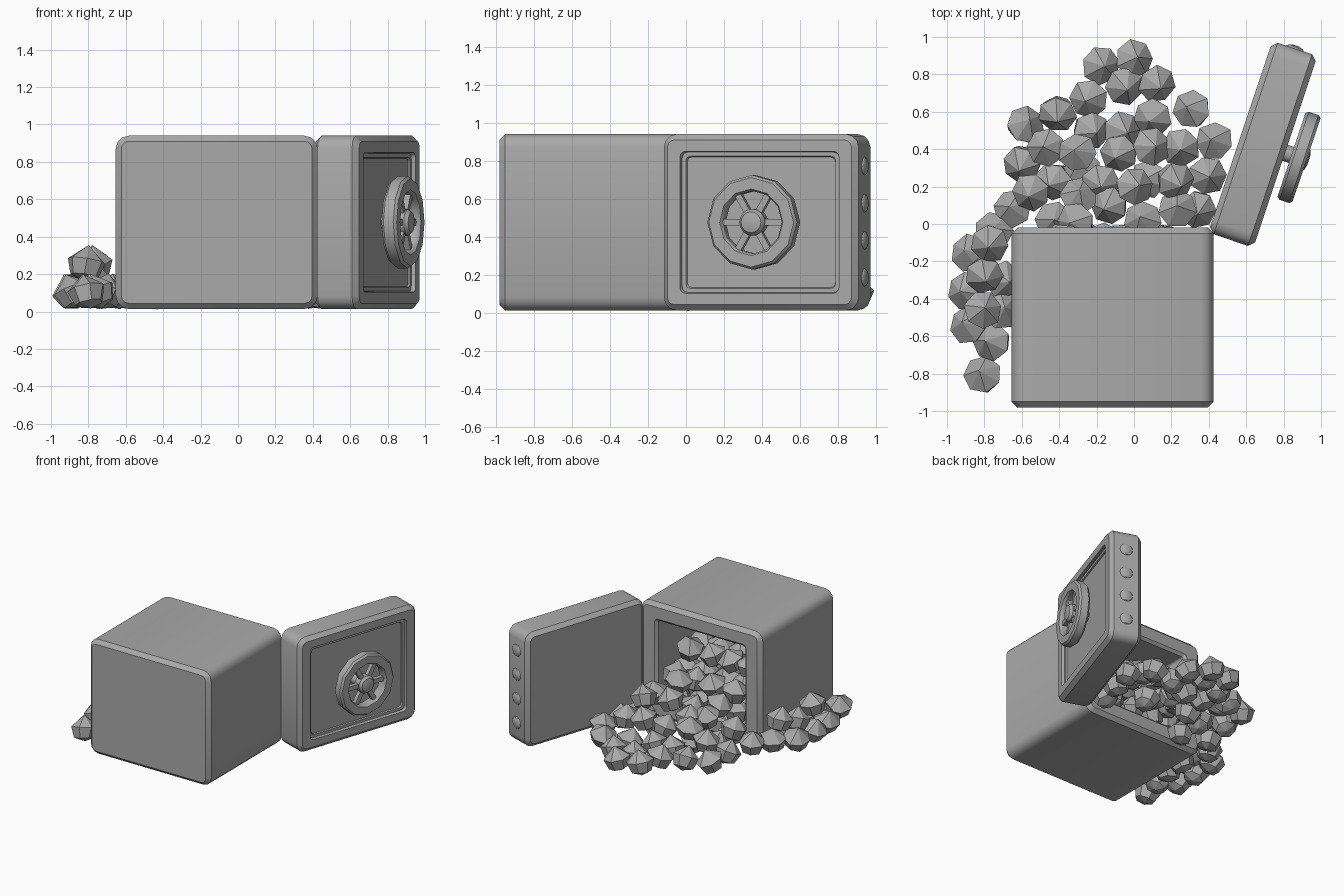
import bpy, bmesh, math, random
from mathutils import Matrix, Vector, Euler

random.seed(4)
if "Cube" in bpy.data.objects:
    bpy.data.objects.remove(bpy.data.objects["Cube"])

grey = bpy.data.materials.new("grey")
grey.use_nodes = True
grey.diffuse_color = (0.4, 0.4, 0.4, 1)
grey.node_tree.nodes["Principled BSDF"].inputs["Base Color"].default_value = (0.4, 0.4, 0.4, 1)


def finish(bm, name, matrix=Matrix(), smooth=True):
    bm.transform(matrix)
    bmesh.ops.recalc_face_normals(bm, faces=bm.faces)
    mesh = bpy.data.meshes.new(name)
    bm.to_mesh(mesh)
    bm.free()
    mesh.materials.append(grey)
    ob = bpy.data.objects.new(name, mesh)
    bpy.context.collection.objects.link(ob)
    if smooth:
        bpy.ops.object.select_all(action='DESELECT')
        ob.select_set(True)
        bpy.context.view_layer.objects.active = ob
        bpy.ops.object.shade_smooth_by_angle(angle=math.radians(32))
    return ob


def loft(bm, loops, closed=False):
    """Join equal rings of points, capping both ends unless closed."""
    rings = [[bm.verts.new(p) for p in loop] for loop in loops]
    n = len(rings[0])
    pairs = list(zip(rings, rings[1:])) + ([(rings[-1], rings[0])] if closed else [])
    for a, b in pairs:
        for i in range(n):
            bm.faces.new((a[i], a[(i + 1) % n], b[(i + 1) % n], b[i]))
    if not closed:
        bm.faces.new(rings[0])
        bm.faces.new(rings[-1])


def rounded(hw, hh, r, depth, steps=3):
    pts = []
    for q, (sx, sy) in enumerate(((1, 1), (-1, 1), (-1, -1), (1, -1))):
        for k in range(steps + 1):
            a = math.pi / 2 * (q + k / steps)
            pts.append((sx * (hw - r) + r * math.cos(a), sy * (hh - r) + r * math.sin(a), depth))
    return pts


def circle(r, depth, n):
    return [(r * math.cos(math.tau * i / n), r * math.sin(math.tau * i / n), depth) for i in range(n)]


def frame(across, up, out, origin):
    m = Matrix((across, up, out)).transposed().to_4x4()
    m.translation = origin
    return m


# Hollow safe body, open at the back
body = frame((1, 0, 0), (0, 0, 1), (0, 1, 0), (-0.114, -0.5, 0.477))
bm = bmesh.new()
loft(bm, [rounded(0.51, 0.433, 0.04, -0.48), rounded(0.54, 0.463, 0.07, -0.45),
          rounded(0.54, 0.463, 0.07, 0.45), rounded(0.51, 0.433, 0.04, 0.48),
          rounded(0.41, 0.34, 0.03, 0.48), rounded(0.39, 0.32, 0.02, 0.46),
          rounded(0.39, 0.32, 0.02, -0.38)])
finish(bm, "safe_body", body)

# Swung-open door with a stepped recess on its outer face
turn = math.radians(71.5)
along = Vector((math.cos(turn), math.sin(turn), 0))
out = Vector((math.sin(turn), -math.cos(turn), 0))
up = Vector((0, 0, 1))
door = frame(along, up, out, (0.689, 0.426, 0.477))
bm = bmesh.new()
loft(bm, [rounded(0.51, 0.433, 0.04, -0.127), rounded(0.54, 0.463, 0.07, -0.097),
          rounded(0.54, 0.463, 0.07, 0.097), rounded(0.51, 0.433, 0.04, 0.127),
          rounded(0.44, 0.373, 0.03, 0.127), rounded(0.435, 0.368, 0.03, 0.105),
          rounded(0.415, 0.347, 0.025, 0.105), rounded(0.41, 0.342, 0.025, 0.095)])
finish(bm, "door", door)

# Locking bolts on the free edge
for i in range(4):
    bm = bmesh.new()
    bmesh.ops.create_uvsphere(bm, u_segments=12, v_segments=8, radius=0.05)
    bm.transform(Matrix.Diagonal((0.4, 1, 1, 1)))
    finish(bm, f"bolt_{i + 1}", door @ Matrix.Translation((0.537, -0.29 + i * 0.195, 0)))

# Hand wheel: rim, spokes, hub and shaft
wheel = door @ Matrix.Translation((-0.005, 0, 0.208))
bm = bmesh.new()
loft(bm, [circle(r, d, 12) for r, d in ((0.248, -0.03), (0.248, 0.025), (0.235, 0.04), (0.175, 0.04),
          (0.165, 0.025), (0.165, -0.03), (0.175, -0.045), (0.235, -0.045))], closed=True)
finish(bm, "wheel_rim", wheel)
for i in range(6):
    bm = bmesh.new()
    bmesh.ops.create_cube(bm, size=1)
    bm.transform(Matrix.Translation((0.11, 0, 0)) @ Matrix.Diagonal((0.14, 0.035, 0.035, 1)))
    finish(bm, f"spoke_{i + 1}", wheel @ Matrix.Rotation(i * math.pi / 3, 4, 'Z'))
bm = bmesh.new()
loft(bm, [circle(r, d, 16) for r, d in ((0.045, -0.13), (0.045, -0.035), (0.07, -0.03),
          (0.07, 0.025), (0.055, 0.045), (0.025, 0.052))])
finish(bm, "wheel_hub", wheel)

# Faceted nuggets: a pointed crown over a rounded base
count = 0


def nugget(x, y, z):
    global count
    count += 1
    bm = bmesh.new()
    loft(bm, [circle(r, d, 7) for r, d in ((0.004, -0.095), (0.075, -0.07), (0.104, 0.012), (0.004, 0.093))])
    for v in bm.verts:
        v.co *= random.uniform(0.96, 1.05)
    tilt = Euler((random.uniform(-0.4, 0.4), random.uniform(-0.4, 0.4), random.uniform(0, 6)))
    finish(bm, f"nugget_{count}", Matrix.Translation((x, y, z)) @ tilt.to_matrix().to_4x4(), False)


# Ground layer spilling out, then the ones resting higher
ground = ((-.18, .85), (0, .885), (-.05, .74), (.12, .75), (-.24, .67), (.31, .61), (-.41, .59),
          (-.58, .53), (-.23, .5), (.1, .57), (-.07, .5), (.43, .44), (-.6, .32), (-.28, .29),
          (.39, .26), (.08, .24), (-.43, .23), (-.65, .08), (.34, .08), (-.43, .02), (-.75, -.04),
          (-.88, -.16), (-.895, -.36), (-.7, -.3), (-.885, -.54), (-.71, -.46), (-.76, -.63), (-.81, -.81))
for x, y in ground:
    nugget(x, y, 0.11)
upper = ((-.47, .41, .2), (-.3, .38, .25), (-.08, .38, .2), (.09, .41, .23), (.25, .41, .2),
         (.22, .23, .3), (0, .2, .33), (-.18, .22, .24), (-.55, .17, .23), (-.29, .15, .25),
         (-.13, .1, .27), (.23, .08, .28), (.05, .02, .4), (-.31, .01, .3),
         (-.77, -.1, .26), (-.8, -.27, .2), (-.81, -.46, .26))
for x, y, z in upper:
    nugget(x, y, z)

# Heap inside the body, rising towards the front wall
for row in range(5):
    for level in range(1 + min(row + 1, 2)):
        for col in range(4):
            nugget(-0.4 + col * 0.18 + 0.04 * (level % 2) + random.uniform(-0.02, 0.02),
                   -0.1 - row * 0.16, 0.23 + level * 0.15)
